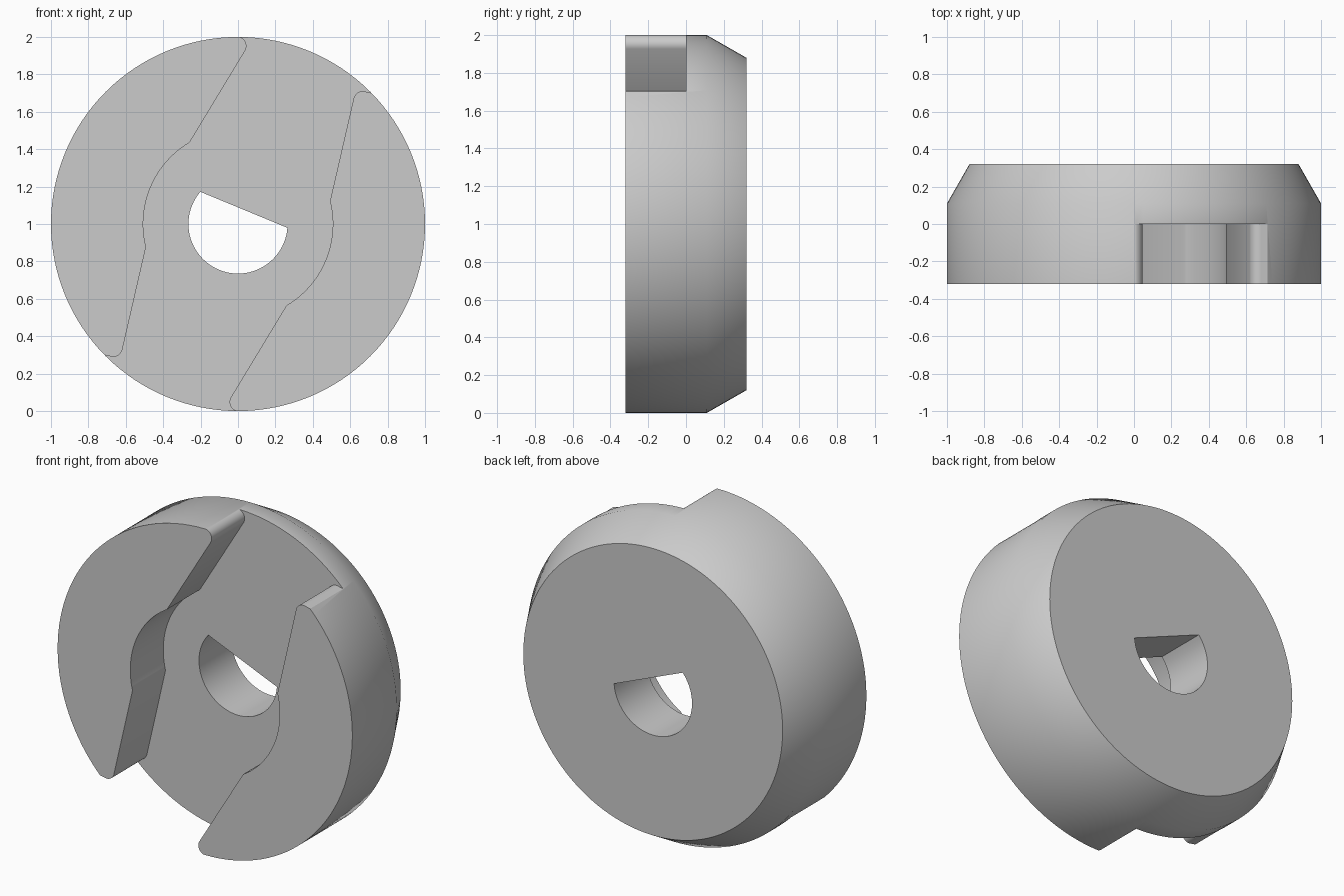
import bpy, bmesh
from math import radians, cos, sin

cube = bpy.data.objects.get("Cube")
if cube:
    bpy.data.objects.remove(cube, do_unlink=True)

HALF = 0.32      # half thickness along y
SEGMENTS = 128

grey = bpy.data.materials.new("plain grey")
grey.use_nodes = True
grey.diffuse_color = (0.6, 0.6, 0.6, 1)
grey.node_tree.nodes["Principled BSDF"].inputs["Base Color"].default_value = (0.6, 0.6, 0.6, 1)


def arc(cx, cz, r, start, end, steps):
    angles = [radians(start + (end - start) * i / steps) for i in range(steps + 1)]
    return [(cx + r * cos(a), cz + r * sin(a)) for a in angles]


def loft(name, rings):
    """Closed solid through rings of (y, outline), capped at both ends."""
    bm = bmesh.new()
    loops = [[bm.verts.new((x, y, z + 1)) for x, z in outline] for y, outline in rings]
    n = len(loops[0])
    for a, b in zip(loops, loops[1:]):
        for i in range(n):
            j = (i + 1) % n
            bm.faces.new((a[i], a[j], b[j], b[i]))
    bm.faces.new(loops[0])
    bm.faces.new(loops[-1])
    bmesh.ops.recalc_face_normals(bm, faces=bm.faces)
    mesh = bpy.data.meshes.new(name)
    bm.to_mesh(mesh)
    bm.free()
    mesh.materials.append(grey)
    obj = bpy.data.objects.new(name, mesh)
    bpy.context.collection.objects.link(obj)
    return obj


def circle(r):
    return arc(0, 0, r, 0, 360, SEGMENTS)[:-1]


# Round body with a bevelled back rim
body = loft("slotted_disc", [(-HALF, circle(1)), (0.11, circle(1)), (HALF, circle(0.88))])

# Front channel: one wall with rounded tips, repeated by a half turn
wall = [(-0.005, 1.2)]
wall += arc(-0.005, 0.952, 0.05, 90, -31, 10)
wall += arc(0, 0, 0.507, 120.7, 194, 24)
wall += arc(-0.667, -0.66, 0.05, -13, -110, 10)
wall += [(-0.716, -0.7), (-0.88, -0.86)]
channel = wall + [(-x, -z) for x, z in wall]
channel_cutter = loft("channel_cutter", [(-0.5, channel), (0, channel)])

# D-shaped shaft hole
bore = arc(0, 0, 0.265, 139.5, 355.6, 48)
bore_cutter = loft("bore_cutter", [(-0.6, bore), (0.6, bore)])

bpy.ops.object.select_all(action="DESELECT")
bpy.context.view_layer.objects.active = body
body.select_set(True)
for cutter in (channel_cutter, bore_cutter):
    cutter.hide_render = True
    mod = body.modifiers.new(cutter.name, "BOOLEAN")
    mod.operation = "DIFFERENCE"
    mod.solver = "EXACT"
    mod.object = cutter
    bpy.ops.object.modifier_apply(modifier=mod.name)
    bpy.data.objects.remove(cutter, do_unlink=True)

bpy.ops.object.shade_smooth_by_angle(angle=radians(30))
